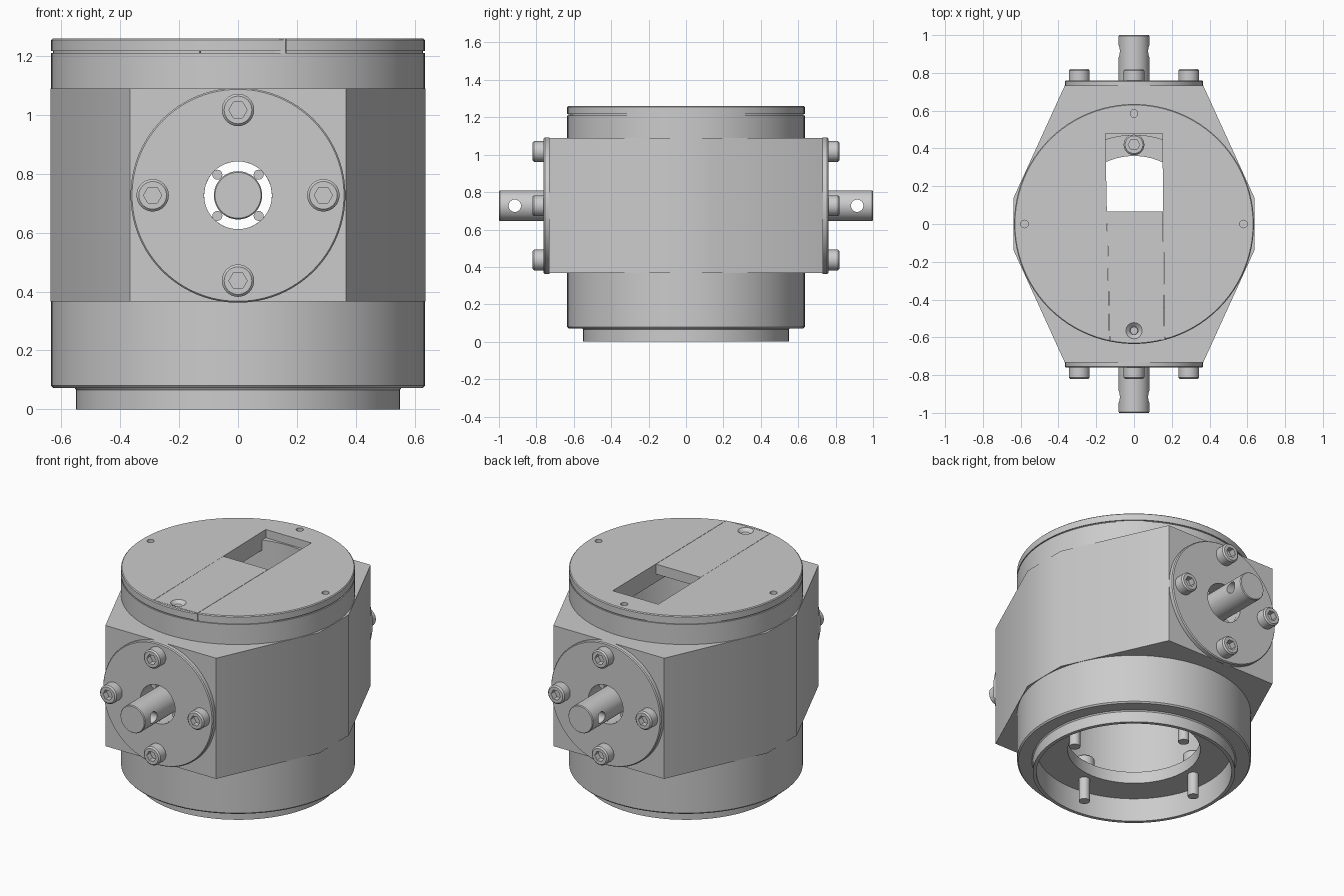
import bpy, bmesh
from math import sin, cos, pi, radians
from mathutils import Matrix, Vector

if "Cube" in bpy.data.objects:
    bpy.data.objects.remove(bpy.data.objects["Cube"])

ZC = 0.727  # height of the cross shafts


def finish(name, bm):
    bmesh.ops.recalc_face_normals(bm, faces=bm.faces)
    me = bpy.data.meshes.new(name)
    bm.to_mesh(me)
    bm.free()
    ob = bpy.data.objects.new(name, me)
    bpy.context.collection.objects.link(ob)
    return ob


def lathe(name, profile, seg=96, ring=False):
    """Turn an (r, z) profile round z; ring=True closes the profile."""
    bm = bmesh.new()
    loops = [[bm.verts.new((r * cos(2 * pi * i / seg), r * sin(2 * pi * i / seg), z))
              for i in range(seg)] for r, z in profile]
    pairs = list(zip(loops, loops[1:])) + ([(loops[-1], loops[0])] if ring else [])
    for a, b in pairs:
        for i in range(seg):
            j = (i + 1) % seg
            bm.faces.new((a[i], a[j], b[j], b[i]))
    if not ring:
        bm.faces.new(loops[0])
        bm.faces.new(loops[-1])
    return finish(name, bm)


def prism(name, pts, z0, z1):
    bm = bmesh.new()
    lo = [bm.verts.new((x, y, z0)) for x, y in pts]
    hi = [bm.verts.new((x, y, z1)) for x, y in pts]
    bm.faces.new(lo)
    bm.faces.new(hi)
    for i in range(len(pts)):
        j = (i + 1) % len(pts)
        bm.faces.new((lo[i], lo[j], hi[j], hi[i]))
    return finish(name, bm)


def place(ob, loc, axis=(0, 0, 1)):
    """Bake a position, turning local z towards axis."""
    rot = Vector((0, 0, 1)).rotation_difference(Vector(axis)).to_matrix().to_4x4()
    ob.data.transform(Matrix.Translation(loc) @ rot)
    return ob


def boolean(ob, tool, op='DIFFERENCE'):
    m = ob.modifiers.new("cut", 'BOOLEAN')
    m.operation, m.solver, m.object = op, 'EXACT', tool
    bpy.context.view_layer.objects.active = ob
    bpy.ops.object.modifier_apply(modifier=m.name)
    bpy.data.objects.remove(tool)


def cap_screw(name, loc, axis, shank):
    """Socket head screw, origin at the underside of its head."""
    ob = lathe(name, [(0.03, -shank), (0.03, 0), (0.055, 0), (0.055, 0.052),
                      (0.047, 0.06)], 32)
    boolean(ob, lathe("hex", [(0.031, 0.025), (0.031, 0.1)], 6))
    return place(ob, loc, axis)


# Housing: turned drum joined to an eight-sided block, then bored out
body = lathe("housing", [(0.55, 0), (0.55, 0.065), (0.555, 0.072), (0.628, 0.072),
                         (0.635, 0.08), (0.635, 1.21)])
quarter = [(0.637, 0.14), (0.367, 0.732)]
half = quarter + [(-x, y) for x, y in reversed(quarter)]
block = prism("block", half + [(-x, -y) for x, y in half], 0.367, 1.09)
boolean(body, block, 'UNION')
boolean(body, lathe("bore", [(0.53, -0.1), (0.53, 0.14), (0.36, 0.14), (0.36, 0.21),
                             (0.47, 0.21), (0.47, 1.4)]))
boolean(body, place(lathe("cross_bore", [(0.115, -1), (0.115, 1)], 48),
                    (0, 0, ZC), (0, 1, 0)))

# Lid with a groove beneath, a skewed slot and small locating holes
lid = lathe("lid", [(0.468, 1.15), (0.468, 1.21), (0.628, 1.21), (0.628, 1.217),
                    (0.635, 1.217), (0.635, 1.255), (0.63, 1.26)])
boolean(lid, prism("slot", [(-0.152, 0.48), (0.15, 0.48), (0.163, -0.615),
                            (-0.13, -0.615)], 1.1, 1.3))
for x, y in [(0.58, 0), (-0.58, 0), (0, 0.585)]:
    boolean(lid, place(lathe("hole", [(0.02, 1.23), (0.02, 1.3)], 24), (x, y, 0)))

# Slide plate filling the slot, held by a countersunk screw
slide = prism("slide_plate", [(-0.143, 0.065), (0.153, 0.065), (0.161, -0.613),
                              (-0.128, -0.613)], 1.2, 1.26)
boolean(slide, place(lathe("sink", [(0.021, 1.1), (0.021, 1.24), (0.045, 1.262)], 32),
                     (0, -0.565, 0)))
place(lathe("slide_screw", [(0.02, 1.205), (0.02, 1.245)], 24), (0, -0.565, 0))

# Mounting screws through the inner bottom ring
for i in range(4):
    a = i * pi / 2
    cap_screw("base_screw", (0.42 * cos(a), 0.42 * sin(a), 0.21), (0, 0, 1), 0.205)

# Front and back: flange, its screws, shaft and rollers
for s in (-1, 1):
    out = (0, s, 0)
    place(lathe("flange", [(0.115, 0), (0.365, 0), (0.365, 0.024), (0.36, 0.03),
                           (0.115, 0.03)], 96, True), (0, s * 0.731, ZC), out)
    shaft = place(lathe("shaft", [(0.082, 0.5), (0.082, 0.995), (0.078, 1.0)], 48),
                  (0, 0, ZC), out)
    boolean(shaft, place(lathe("pin_hole", [(0.033, -0.2), (0.033, 0.2)], 32),
                         (0, s * 0.915, ZC), (1, 0, 0)))
    for i in range(4):
        a = i * pi / 2
        cap_screw("flange_screw", (0.29 * cos(a), s * 0.761, ZC + 0.29 * sin(a)), out, 0.05)
        a += pi / 4
        place(lathe("bearing_roller", [(0.017, 0), (0.017, 0.1)], 16),
              (0.099 * cos(a), s * 0.6, ZC + 0.099 * sin(a)), out)

# Smooth round faces, crisp edges
bpy.ops.object.select_all(action='SELECT')
bpy.context.view_layer.objects.active = body
bpy.ops.object.shade_smooth_by_angle(angle=radians(25))
